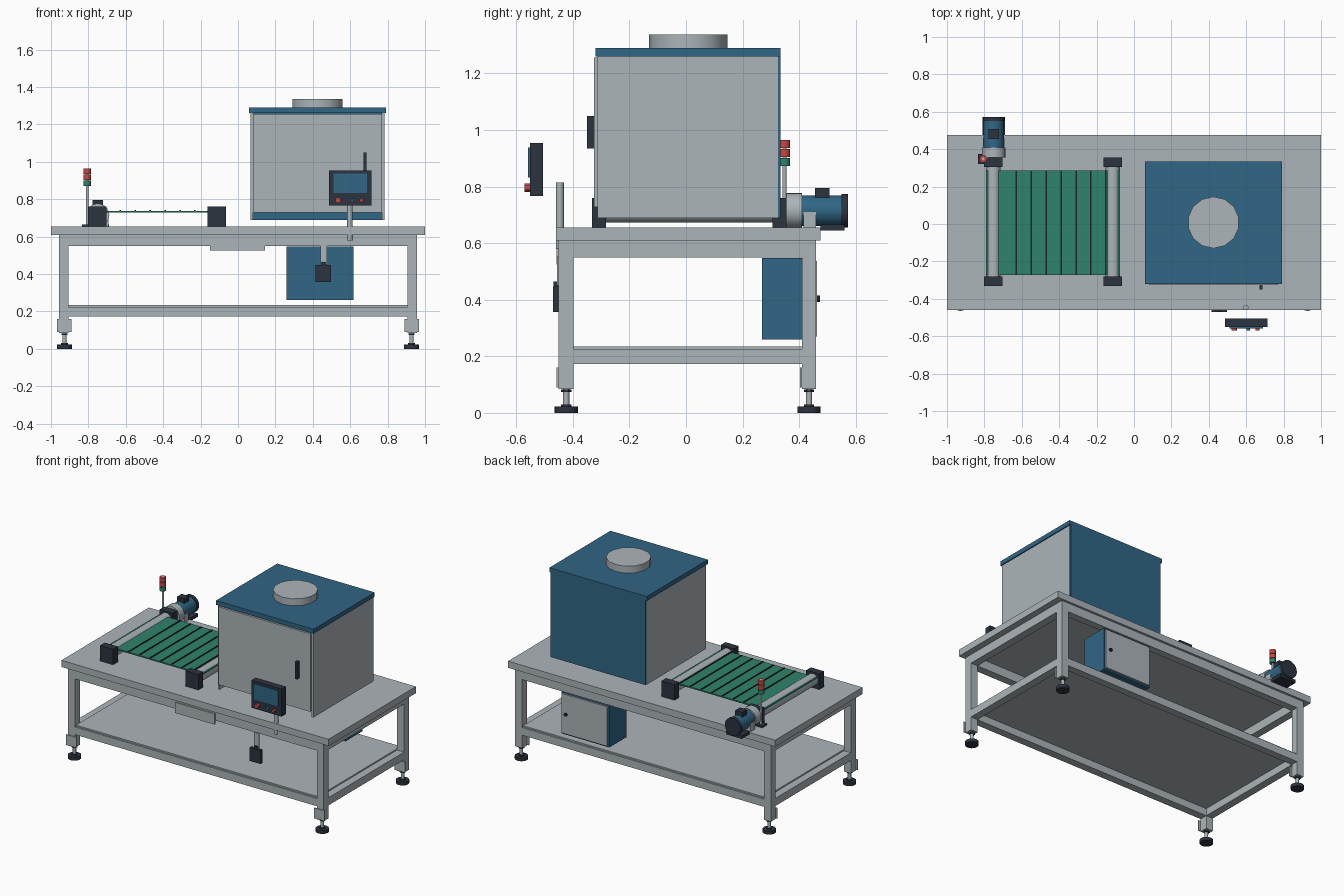
import bpy, bmesh, math
from mathutils import Matrix, Vector

if "Cube" in bpy.data.objects:
    bpy.data.objects.remove(bpy.data.objects["Cube"])


def srgb(r, g, b):
    f = lambda c: c / 12.92 if c <= 0.04045 else ((c + 0.055) / 1.055) ** 2.4
    return tuple(f(c / 255) for c in (r, g, b)) + (1.0,)


def mat(name, *rgb):
    m = bpy.data.materials.new(name)
    m.diffuse_color = srgb(*rgb)
    m.use_nodes = True
    m.node_tree.nodes["Principled BSDF"].inputs["Base Color"].default_value = m.diffuse_color
    return m


STEEL = mat("light steel grey", 172, 181, 185)
BLUE = mat("machine blue", 48, 102, 133)
DARK = mat("dark slate", 44, 51, 64)
GREEN = mat("belt green", 46, 130, 108)
RED = mat("signal red", 200, 72, 68)
BLACK = mat("black", 30, 34, 40)


def finish(bm, name, material):
    me = bpy.data.meshes.new(name)
    bm.to_mesh(me)
    bm.free()
    me.materials.append(material)
    ob = bpy.data.objects.new(name, me)
    bpy.context.collection.objects.link(ob)
    return ob


def boxes(name, material, *ranges, bevel=0):
    """One object made of boxes, each (x0, x1, y0, y1, z0, z1)."""
    bm = bmesh.new()
    for x0, x1, y0, y1, z0, z1 in ranges:
        m = Matrix.Translation(((x0 + x1) / 2, (y0 + y1) / 2, (z0 + z1) / 2))
        bmesh.ops.create_cube(bm, size=1, matrix=m @ Matrix.Diagonal((x1 - x0, y1 - y0, z1 - z0, 1)))
    ob = finish(bm, name, material)
    if bevel:
        b = ob.modifiers.new("bevel", "BEVEL")
        b.width, b.segments = bevel, 1
    return ob


def rod(name, material, start, end, r, sides=20, smooth=True):
    """Cylinder between two points."""
    a, b = Vector(start), Vector(end)
    rot = (b - a).to_track_quat("Z", "Y").to_matrix().to_4x4()
    bm = bmesh.new()
    bmesh.ops.create_cone(bm, cap_ends=True, segments=sides, radius1=r, radius2=r,
                          depth=(b - a).length, matrix=Matrix.Translation((a + b) / 2) @ rot)
    for f in bm.faces:
        f.smooth = smooth and len(f.verts) == 4
    for e in bm.edges:
        if any(len(f.verts) > 4 for f in e.link_faces):
            e.smooth = False
    return finish(bm, name, material)


# --- Table frame ---
boxes("table_top", STEEL, (-1, 1, -0.46, 0.475, 0.61, 0.655))
LEG_Y = ((-0.45, -0.397), (0.41, 0.46))
for sx, side in ((-1, "left"), (1, "right")):
    for (y0, y1), end in zip(LEG_Y, ("front", "back")):
        tag = f"{end}_{side}"
        xa, xb = sorted((sx * 0.905, sx * 0.957))
        boxes("leg_" + tag, STEEL, (xa, xb, y0, y1, 0.085, 0.61))
        pa, pb = sorted((sx * 0.89, sx * 0.968))
        boxes("foot_bracket_" + tag, STEEL, (pa, pb, y0 - 0.007, y0, 0.09, 0.16))
        # levelling foot
        c = (sx * 0.928, (y0 + y1) / 2)
        rod("foot_pad_" + tag, DARK, (*c, 0), (*c, 0.022), 0.041)
        rod("foot_collar_" + tag, DARK, (*c, 0.022), (*c, 0.03), 0.018)
        rod("foot_stem_" + tag, STEEL, (*c, 0.022), (*c, 0.09), 0.011, 12)
        rod("foot_nut_" + tag, DARK, (*c, 0.073), (*c, 0.083), 0.018, 6, False)
    # side rails
    boxes("side_rails_" + side, STEEL, (xa, xb, -0.397, 0.41, 0.55, 0.61),
          (xa, xb, -0.397, 0.41, 0.173, 0.225))
for (y0, y1), end in zip(LEG_Y, ("front", "back")):
    boxes("long_rails_" + end, STEEL, (-0.905, 0.905, y0, y1, 0.55, 0.61),
          (-0.905, 0.905, y0, y1, 0.173, 0.225))
boxes("lower_shelf", STEEL, (-0.905, 0.905, -0.44, 0.45, 0.222, 0.234))
boxes("front_plate", STEEL, (-0.15, 0.145, -0.458, -0.45, 0.525, 0.597))

# --- Processing cabinet ---
boxes("cabinet_sides", STEEL, (0.067, 0.08, -0.312, 0.325, 0.688, 1.26),
      (0.77, 0.783, -0.312, 0.325, 0.688, 1.26))
boxes("cabinet_door", STEEL, (0.081, 0.769, -0.325, -0.311, 0.728, 1.255))
boxes("cabinet_back", BLUE, (0.07, 0.78, 0.322, 0.334, 0.688, 1.26))
boxes("cabinet_lid", BLUE, (0.06, 0.79, -0.32, 0.334, 1.26, 1.29))
rod("lid_vent", STEEL, (0.425, 0.008, 1.29), (0.425, 0.008, 1.337), 0.138, 14)
boxes("door_handle", DARK, (0.672, 0.688, -0.35, -0.325, 0.935, 1.05))

# --- Conveyor ---
boxes("belt", GREEN, (-0.79, -0.075, -0.272, 0.285, 0.729, 0.738))
boxes("belt_slats", BLACK, *[(x - 0.004, x + 0.004, -0.27, 0.283, 0.737, 0.742)
                             for x in (-0.63 + 0.08 * i for i in range(7))])
for x, tag in ((-0.752, "left"), (-0.113, "right")):
    rod("roller_" + tag, STEEL, (x, -0.29, 0.712), (x, 0.31, 0.712), 0.039, 24)
    boxes("roller_blocks_" + tag, DARK, (x - 0.049, x + 0.049, -0.332, -0.282, 0.655, 0.76),
          (x - 0.049, x + 0.049, 0.305, 0.355, 0.655, 0.76))

# --- Drive motor ---
MX, MZ = -0.75, 0.715
rod("gearbox", STEEL, (MX, 0.355, MZ), (MX, 0.41, MZ), 0.062, 24)
rod("motor_body", BLUE, (MX, 0.41, MZ), (MX, 0.552, MZ), 0.054, 24)
rod("motor_fan_cover", DARK, (MX, 0.55, MZ), (MX, 0.572, MZ), 0.059, 24)
boxes("motor_terminal_box", DARK, (MX - 0.027, MX + 0.027, 0.455, 0.507, 0.76, 0.795))
boxes("motor_saddle", STEEL, (MX - 0.057, MX + 0.057, 0.415, 0.46, 0.655, 0.71))
boxes("motor_base", DARK, (MX - 0.06, MX + 0.06, 0.476, 0.56, 0.645, 0.665))

# --- Signal tower ---
TX, TY = -0.806, 0.348
boxes("tower_base", DARK, (TX - 0.027, TX + 0.025, TY - 0.027, TY + 0.027, 0.655, 0.665))
rod("tower_pole", STEEL, (TX, TY, 0.66), (TX, TY, 0.965), 0.007, 12)
for i, (n, m) in enumerate((("green", GREEN), ("lower_red", RED), ("upper_red", RED))):
    z = 0.872 + i * 0.032
    rod("tower_lamp_" + n, m, (TX, TY, z), (TX, TY, z + 0.028), 0.02, 16)

# --- Control panel ---
rod("panel_post", STEEL, (0.598, -0.446, 0.58), (0.598, -0.446, 0.815), 0.014, 16)
boxes("panel_housing", DARK, (0.486, 0.714, -0.552, -0.506, 0.767, 0.953))
boxes("panel_screen", BLUE, (0.51, 0.69, -0.558, -0.551, 0.832, 0.938))
for n, x, m in (("red", 0.535, RED), ("blue", 0.61, BLUE), ("stop", 0.66, RED)):
    r = 0.015 if n == "red" else 0.01
    rod("panel_button_" + n, m, (x, -0.55, 0.795), (x, -0.57, 0.795), r, 14)

# --- Hanging switch ---
boxes("switch_hanger", STEEL, (0.44, 0.475, -0.456, -0.448, 0.45, 0.552))
boxes("switch_box", DARK, (0.415, 0.498, -0.47, -0.447, 0.357, 0.447))
rod("switch_gland", DARK, (0.457, -0.458, 0.44), (0.457, -0.458, 0.465), 0.011, 10)

# --- Electrical enclosure ---
boxes("enclosure", BLUE, (0.258, 0.617, 0.268, 0.452, 0.26, 0.547))
boxes("enclosure_door", STEEL, (0.266, 0.609, 0.452, 0.463, 0.27, 0.537))
rod("enclosure_knob", BLACK, (0.575, 0.46, 0.403), (0.575, 0.473, 0.403), 0.011, 12)
